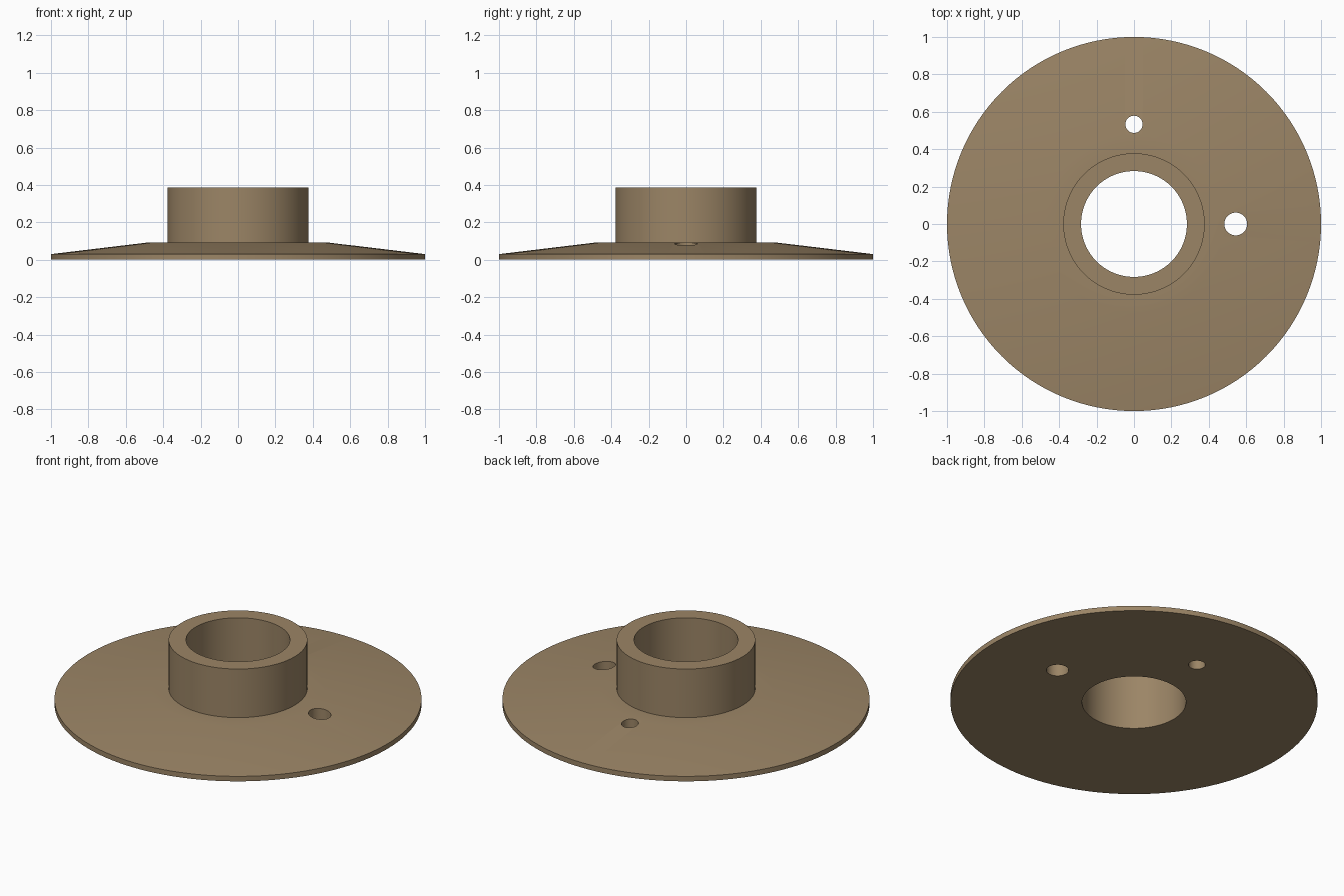
import bpy, bmesh, math

if "Cube" in bpy.data.objects:
    bpy.data.objects.remove(bpy.data.objects["Cube"])

SEGMENTS = 128

tan = bpy.data.materials.new("tan")
tan.diffuse_color = (0.33, 0.235, 0.133, 1)
tan.use_nodes = True
tan.node_tree.nodes["Principled BSDF"].inputs["Base Color"].default_value = tan.diffuse_color


def lathe(name, profile):
    """Spin a closed (radius, height) profile around the z axis."""
    bm = bmesh.new()
    rings = []
    for r, z in profile:
        rings.append([bm.verts.new((r * math.cos(2 * math.pi * i / SEGMENTS),
                                    r * math.sin(2 * math.pi * i / SEGMENTS), z))
                      for i in range(SEGMENTS)])
    for a, b in zip(rings, rings[1:] + rings[:1]):
        for i in range(SEGMENTS):
            j = (i + 1) % SEGMENTS
            bm.faces.new((a[i], a[j], b[j], b[i]))
    bmesh.ops.recalc_face_normals(bm, faces=bm.faces)
    mesh = bpy.data.meshes.new(name)
    bm.to_mesh(mesh)
    bm.free()
    obj = bpy.data.objects.new(name, mesh)
    bpy.context.collection.objects.link(obj)
    mesh.materials.append(tan)
    return obj


# Tapered disc with raised hub and central bore
flange = lathe("flanged_hub", [
    (0.283, 0), (1.0, 0), (1.0, 0.03), (0.475, 0.093),
    (0.378, 0.093), (0.378, 0.385), (0.283, 0.385)])

# Two through holes of different size
cutters = []
for name, x, y, radius in (("large_hole_cutter", 0.544, 0, 0.061),
                           ("small_hole_cutter", 0, 0.533, 0.046)):
    bpy.ops.mesh.primitive_cylinder_add(vertices=48, radius=radius, depth=0.4,
                                        location=(x, y, 0.05))
    cutter = bpy.context.object
    cutter.name = name
    cutter.data.materials.append(tan)
    cutter.hide_render = True
    cutters.append(cutter)
    cut = flange.modifiers.new(name, "BOOLEAN")
    cut.operation = "DIFFERENCE"
    cut.solver = "EXACT"
    cut.object = cutter

# Apply the cuts, remove the cutters and smooth the round walls
bpy.ops.object.select_all(action="DESELECT")
bpy.context.view_layer.objects.active = flange
flange.select_set(True)
for cutter in cutters:
    bpy.ops.object.modifier_apply(modifier=cutter.name)
for cutter in cutters:
    bpy.data.objects.remove(cutter)
bpy.ops.object.shade_smooth_by_angle(angle=math.radians(30))
